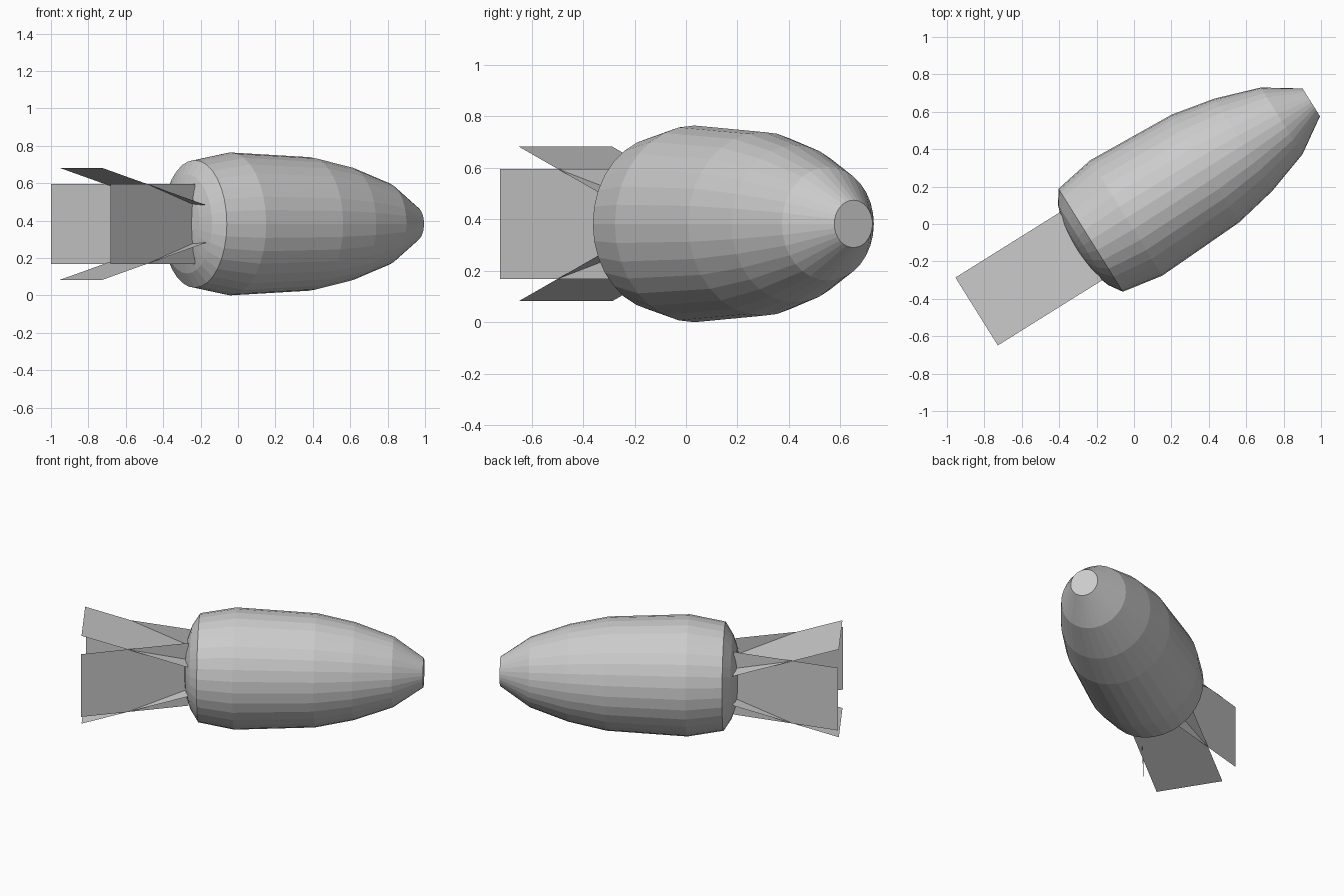
import bpy, bmesh
from math import sin, cos, pi, radians
from mathutils import Matrix

if "Cube" in bpy.data.objects:
    bpy.data.objects.remove(bpy.data.objects["Cube"])

SIDES = 32
# body axis lies level, turned 32 degrees from x
PLACE = Matrix.Translation((-0.04, 0.033, 0.3825)) @ Matrix.Rotation(radians(32), 4, 'Z')


def make_object(name, bm):
    bm.transform(PLACE)
    mesh = bpy.data.meshes.new(name)
    bm.to_mesh(mesh)
    bm.free()
    ob = bpy.data.objects.new(name, mesh)
    bpy.context.collection.objects.link(ob)
    return ob


# Bomb body: (distance along axis, vertical radius), slightly narrower than tall
profile = [(-0.316, 0.09), (-0.302, 0.18), (-0.274, 0.265), (-0.226, 0.341),
           (-0.002, 0.382), (0.498, 0.357), (0.737, 0.306), (0.978, 0.221), (1.165, 0.092)]
bm = bmesh.new()
rings = []
for s, r in profile:
    rings.append([bm.verts.new((s, 0.952 * r * cos(2 * pi * i / SIDES), r * sin(2 * pi * i / SIDES)))
                  for i in range(SIDES)])
for a, b in zip(rings, rings[1:]):
    for i in range(SIDES):
        j = (i + 1) % SIDES
        bm.faces.new((a[i], a[j], b[j], b[i]))
bm.faces.new(rings[-1])
# shallow tail point
tail = bm.verts.new((-0.32, 0, 0))
for i in range(SIDES):
    bm.faces.new((tail, rings[0][(i + 1) % SIDES], rings[0][i]))
bmesh.ops.recalc_face_normals(bm, faces=bm.faces)
make_object("body", bm)

# Four thin tail plates, splaying outward to the rear
for k, name in enumerate(("left_fin", "top_fin", "right_fin", "bottom_fin")):
    bm = bmesh.new()
    w = 0.214
    quad = [(-0.287, 0.10, -w), (-0.287, 0.10, w), (-0.945, 0.30, w), (-0.945, 0.30, -w)]
    bm.faces.new([bm.verts.new(c) for c in quad])
    bm.transform(Matrix.Rotation(k * pi / 2, 4, 'X'))
    make_object(name, bm)
